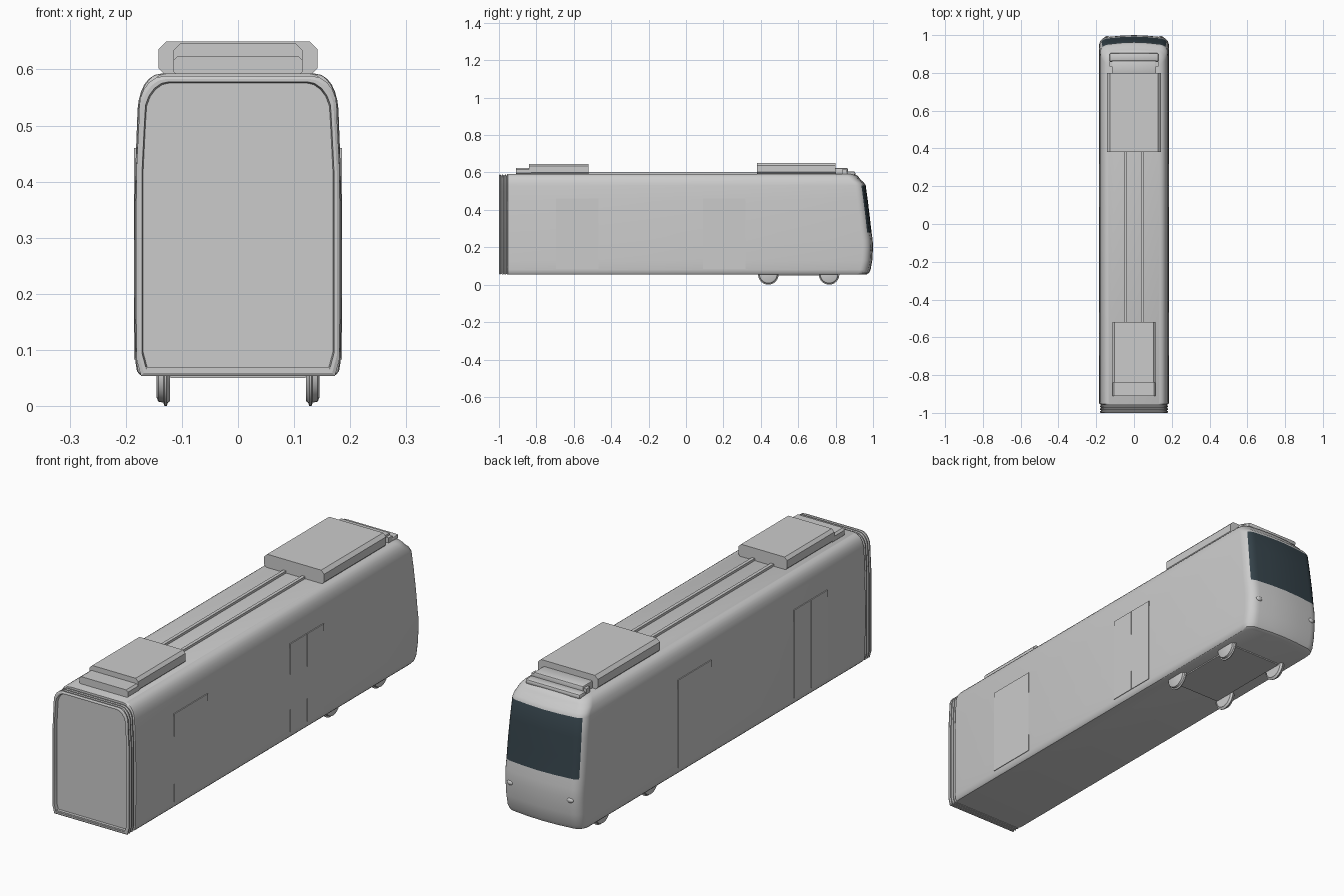
import bpy, bmesh, math
from mathutils import Matrix

if "Cube" in bpy.data.objects:
    bpy.data.objects.remove(bpy.data.objects["Cube"])


def material(name, rgb):
    m = bpy.data.materials.new(name)
    m.use_nodes = True
    m.diffuse_color = (*rgb, 1)
    m.node_tree.nodes["Principled BSDF"].inputs["Base Color"].default_value = (*rgb, 1)
    return m


GREY = material("light grey paint", (0.6, 0.6, 0.6))
GLASS = material("dark windscreen glass", (0.035, 0.055, 0.068))


def finish(bm, name, mats=(GREY,), angle=35):
    bmesh.ops.recalc_face_normals(bm, faces=bm.faces)
    me = bpy.data.meshes.new(name)
    bm.to_mesh(me)
    bm.free()
    ob = bpy.data.objects.new(name, me)
    bpy.context.collection.objects.link(ob)
    for m in mats:
        me.materials.append(m)
    bpy.ops.object.select_all(action="DESELECT")
    ob.select_set(True)
    bpy.context.view_layer.objects.active = ob
    bpy.ops.object.shade_smooth_by_angle(angle=math.radians(angle))
    return ob


def loft(bm, rings, caps=(True, True)):
    rows = [[bm.verts.new(p) for p in ring] for ring in rings]
    n = len(rows[0])
    quads = []
    for r, (a, b) in enumerate(zip(rows, rows[1:])):
        for i in range(n):
            j = (i + 1) % n
            quads.append((r, bm.faces.new((a[i], a[j], b[j], b[i]))))
    if caps[0]:
        bm.faces.new(rows[0])
    if caps[1]:
        bm.faces.new(rows[-1])
    return quads


def box(name, x0, x1, y0, y1, z0, z1, bevel=0, along_y=False):
    bm = bmesh.new()
    bmesh.ops.create_cube(bm, size=1)
    for v in bm.verts:
        v.co.x = x1 if v.co.x > 0 else x0
        v.co.y = y1 if v.co.y > 0 else y0
        v.co.z = z1 if v.co.z > 0 else z0
    if bevel:
        edges = [e for e in bm.edges
                 if not along_y or abs(e.verts[0].co.y - e.verts[1].co.y) > 1e-4]
        bmesh.ops.bevel(bm, geom=edges, offset=bevel, segments=1 if along_y else 2,
                        affect="EDGES", profile=0.5)
    return finish(bm, name, angle=30)


# Body shell: horizontal outlines stacked by height (height, half width, nose y)
levels = [(0.055, 0.174, 0.965), (0.062, 0.18, 0.978), (0.08, 0.183, 0.987),
          (0.13, 0.184, 0.996), (0.2, 0.185, 1.0), (0.24, 0.185, 0.998),
          (0.28, 0.185, 0.992), (0.36, 0.1845, 0.983), (0.45, 0.182, 0.972),
          (0.53, 0.179, 0.961), (0.545, 0.177, 0.952), (0.56, 0.173, 0.935),
          (0.573, 0.167, 0.925), (0.583, 0.159, 0.916), (0.59, 0.149, 0.905),
          (0.593, 0.135, 0.89)]


def outline(z, w, nose):
    half = [(w - 0.01, -0.957), (w - 0.002, -0.953), (w, -0.945)]
    for k in range(7):
        t = math.pi / 2 * k / 6
        half.append((w - 0.045 + 0.045 * math.cos(t), nose - 0.055 + 0.045 * math.sin(t)))
    half.append((0.07, nose - 0.003))
    pts = half + [(0, nose)] + [(-x, y) for x, y in reversed(half)]
    return [(x, y, z) for x, y in pts]


bm = bmesh.new()
for row, face in loft(bm, [outline(*lv) for lv in levels]):
    c = face.calc_center_median()
    if levels[row][0] >= 0.28 and levels[row + 1][0] <= 0.53 \
            and c.y > 0.9 and abs(c.x) < levels[row][1] - 0.012:
        face.material_index = 1
finish(bm, "body_shell", (GREY, GLASS))


# Gangway bellows: ribbed sleeve with a recessed end panel
def arch(y, inset):
    w, top, low = 0.182 - inset, 0.589 - inset, 0.053 + inset
    half = [(w - 0.008, low), (w, low + 0.03), (w, 0.42), (w - 0.004, 0.5)]
    for k in range(1, 6):
        t = math.pi / 2 * k / 5
        half.append((w - 0.048 + 0.044 * math.cos(t), top - 0.06 + 0.06 * math.sin(t)))
    return [(x, y, z) for x, z in half] + [(-x, y, z) for x, z in reversed(half)]


bm = bmesh.new()
sleeve = [arch(-0.94, 0.006)]
for i in range(3):
    y = -0.96 - 0.0145 * i
    sleeve += [arch(y, 0.006), arch(y - 0.003, 0.001), arch(y - 0.008, 0.001),
               arch(y - 0.011, 0.006)]
sleeve += [arch(-1.0, 0.006), arch(-1.0, 0.011), arch(-0.985, 0.013)]
loft(bm, sleeve)
finish(bm, "gangway_bellows", angle=25)
box("gangway_sill", -0.17, 0.17, -0.998, -0.95, 0.056, 0.07)

# Roof equipment
box("rear_roof_unit", -0.142, 0.142, 0.38, 0.80, 0.588, 0.65, 0.014, True)
box("rear_roof_step", -0.117, 0.117, 0.79, 0.865, 0.588, 0.624, 0.006)
box("front_roof_unit", -0.115, 0.115, -0.84, -0.52, 0.588, 0.646, 0.012, True)
box("front_roof_step", -0.115, 0.115, -0.91, -0.83, 0.588, 0.624, 0.008, True)
box("cab_roof_fairing", -0.13, 0.13, 0.86, 0.905, 0.585, 0.606, 0.008)

# Paired parts on both sides
for side, s in (("left", 1), ("right", -1)):
    def mirrored(name, x0, x1, *rest):
        return box(side + name, *sorted((s * x0, s * x1)), *rest)

    mirrored("_roof_conduit", 0.038, 0.052, -0.53, 0.39, 0.588, 0.603)
    mirrored("_roof_bracket", 0.114, 0.13, 0.835, 0.86, 0.588, 0.615)

    # Doors: one single leaf and one double leaf per side, swapped across
    single, double = (-0.695, 0.09) if s > 0 else (0.09, -0.695)
    mirrored("_single_door", 0.17, 0.1857, single, single + 0.227, 0.083, 0.46)
    mirrored("_double_door_a", 0.17, 0.1857, double, double + 0.112, 0.083, 0.46)
    mirrored("_double_door_b", 0.17, 0.1857, double + 0.115, double + 0.227, 0.083, 0.46)

    # Headlamp on the nose
    bm = bmesh.new()
    bmesh.ops.create_uvsphere(bm, u_segments=16, v_segments=8, radius=0.013,
                              matrix=Matrix.Translation((s * 0.142, 0.987, 0.19))
                              @ Matrix.Diagonal((1.2, 0.6, 0.8, 1)))
    finish(bm, side + "_headlamp")

    # Wheels with a thin flange on the inner edge
    for place, y in (("leading", 0.765), ("trailing", 0.44)):
        bm = bmesh.new()
        rings = []
        for x, r in ((0.121, 0.046), (0.125, 0.049), (0.127, 0.055), (0.131, 0.055),
                     (0.133, 0.049), (0.142, 0.047), (0.145, 0.04)):
            rings.append([(s * x, y + r * math.cos(a * math.tau / 32),
                           0.055 + r * math.sin(a * math.tau / 32)) for a in range(32)])
        loft(bm, rings)
        finish(bm, side + "_" + place + "_wheel")

# Underframe panel carrying the wheels
box("underframe_panel", -0.12, 0.12, 0.40, 0.80, 0.05, 0.06)
